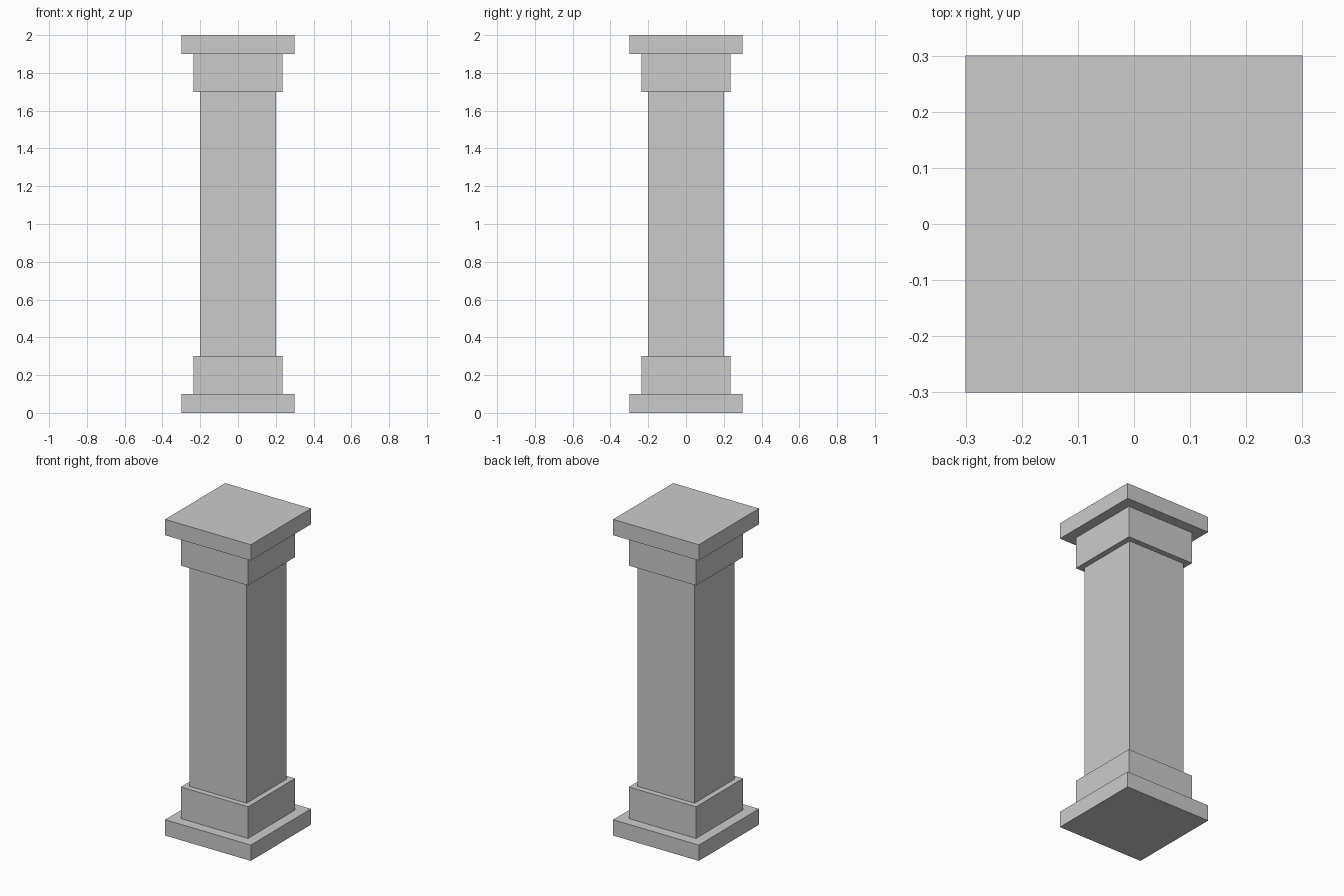
import bpy

if "Cube" in bpy.data.objects:
    bpy.data.objects.remove(bpy.data.objects["Cube"])


def add_block(name, half_width, z0, z1):
    """Square block centred on the z axis, spanning z0 to z1."""
    bpy.ops.mesh.primitive_cube_add(size=1, location=(0, 0, (z0 + z1) / 2))
    block = bpy.context.object
    block.name = name
    block.scale = (2 * half_width, 2 * half_width, z1 - z0)
    bpy.ops.object.transform_apply(location=False, rotation=False, scale=True)
    return block


# Base: wide slab with a narrower step
add_block("base_slab", 0.30, 0.0, 0.1)
add_block("base_step", 0.235, 0.1, 0.3)

# Square shaft
add_block("shaft", 0.20, 0.3, 1.7)

# Capital: the base mirrored
add_block("capital_step", 0.235, 1.7, 1.9)
add_block("capital_slab", 0.30, 1.9, 2.0)
